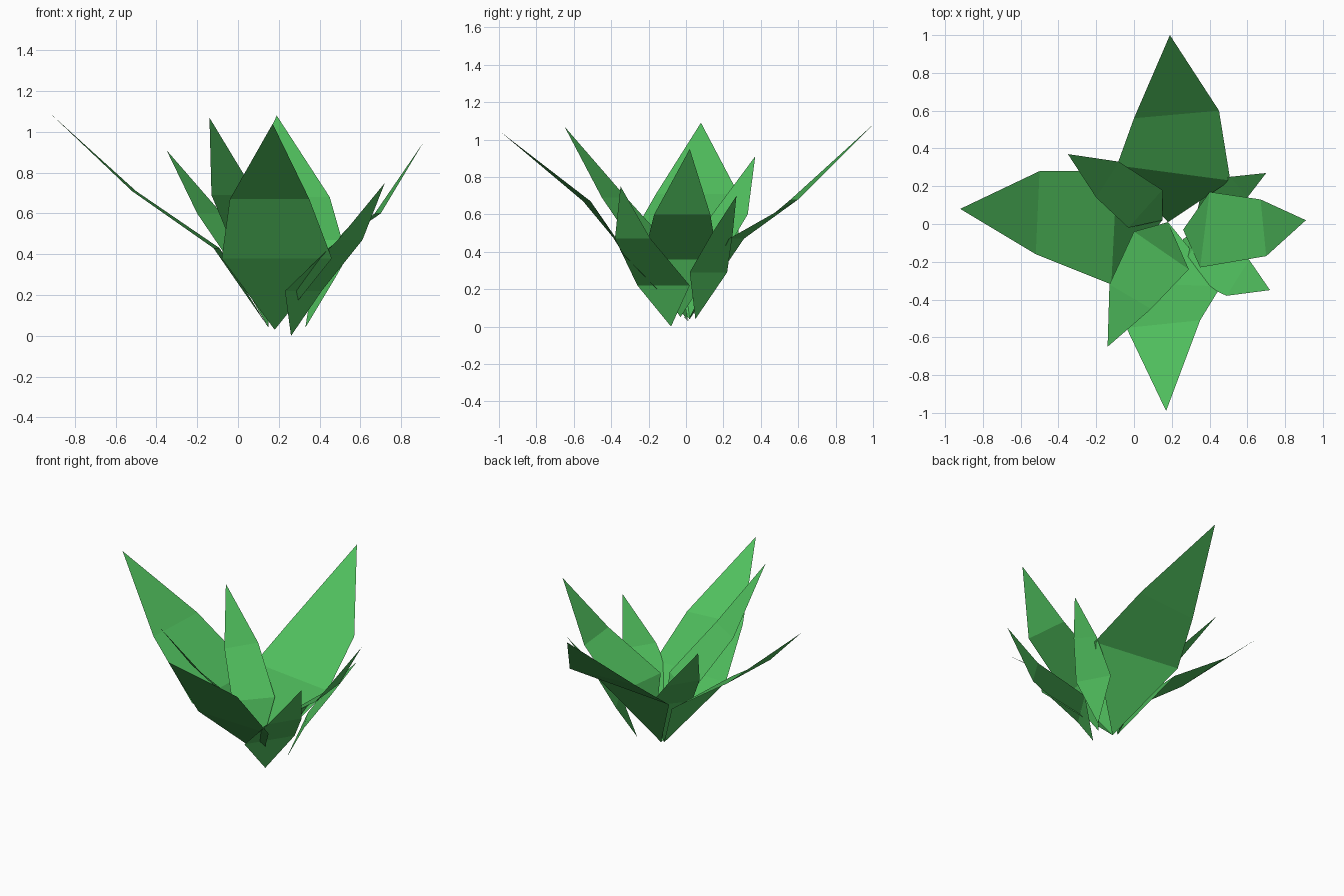
import bpy
import bmesh

green = bpy.data.materials.new("leaf_green")
green.diffuse_color = (0.08, 0.52, 0.11, 1)

HEART = (0.18, 0.01, 0.03)  # where most leaves grow from


def leaf(name, tip, mid, low, base=HEART):
    """Flat-faced leaf: root point, two cross rows (xl, yl, xr, yr, z), tip."""
    bm = bmesh.new()
    root = bm.verts.new(base)
    rows = [(bm.verts.new((xl, yl, z)), bm.verts.new((xr, yr, z)))
            for xl, yl, xr, yr, z in (low, mid)]
    end = bm.verts.new(tip)
    (a, b), (c, d) = rows
    bm.faces.new((root, b, a))
    bm.faces.new((a, b, d, c))
    bm.faces.new((c, d, end))
    bmesh.ops.recalc_face_normals(bm, faces=bm.faces[:])
    mesh = bpy.data.meshes.new(name)
    bm.to_mesh(mesh)
    bm.free()
    mesh.materials.append(green)
    bpy.context.collection.objects.link(bpy.data.objects.new(name, mesh))


# Large outer leaves
leaf("leaf_back", (0.19, 1.00, 1.08),
     (0.00, 0.56, 0.45, 0.60, 0.68), (-0.09, 0.31, 0.51, 0.23, 0.47))
leaf("leaf_front", (0.17, -0.99, 1.04),
     (-0.04, -0.55, 0.35, -0.51, 0.67), (-0.08, -0.31, 0.46, -0.33, 0.38))
leaf("leaf_left", (-0.92, 0.08, 1.09),
     (-0.52, -0.16, -0.50, 0.28, 0.71), (-0.12, -0.32, -0.09, 0.28, 0.43),
     (0.15, 0.02, 0.04))
leaf("leaf_right", (0.91, 0.02, 0.95),
     (0.70, -0.17, 0.67, 0.13, 0.60), (0.35, -0.23, 0.40, 0.17, 0.36),
     (0.26, -0.03, 0.05))

# Smaller leaves filling the diagonals
leaf("leaf_front_left", (-0.14, -0.65, 1.07),
     (-0.13, -0.32, 0.09, -0.45, 0.69), (0.00, -0.04, 0.29, -0.24, 0.38))
leaf("leaf_back_left", (-0.35, 0.37, 0.91),
     (-0.20, 0.14, -0.08, 0.33, 0.60), (-0.03, -0.02, 0.15, 0.18, 0.35),
     (0.15, 0.02, 0.04))
leaf("leaf_front_right", (0.72, -0.35, 0.75),
     (0.49, -0.38, 0.61, -0.19, 0.47), (0.23, -0.26, 0.41, 0.02, 0.22),
     (0.26, -0.08, 0.00))
leaf("leaf_back_right", (0.70, 0.27, 0.70),
     (0.60, 0.14, 0.51, 0.25, 0.50), (0.48, 0.02, 0.37, 0.22, 0.29),
     (0.33, 0.05, 0.04))
